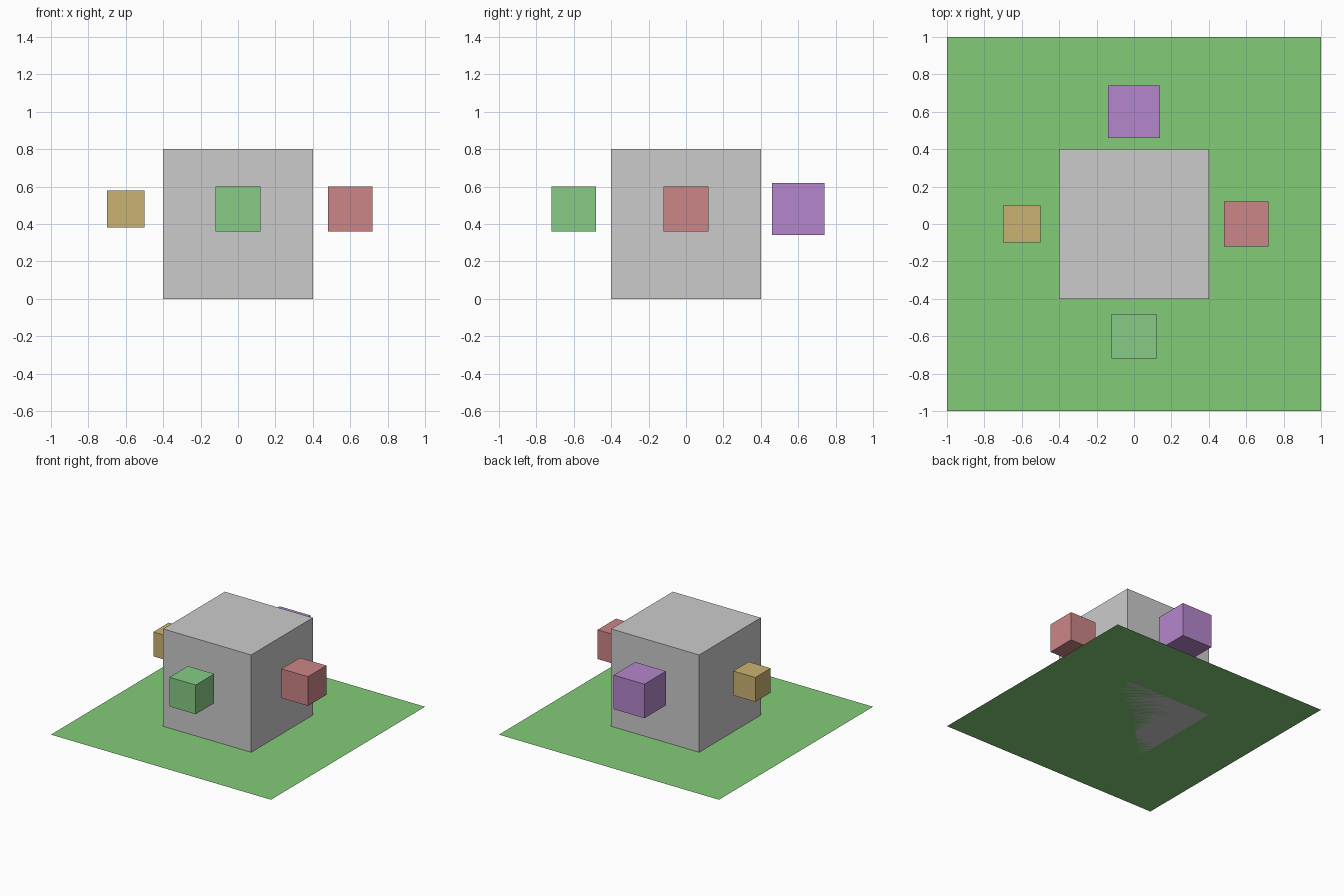
import bpy

if "Cube" in bpy.data.objects:
    bpy.data.objects.remove(bpy.data.objects["Cube"])


def paint(obj, name, color):
    mat = bpy.data.materials.new(name)
    mat.diffuse_color = (*color, 1.0)
    mat.use_nodes = True
    mat.node_tree.nodes["Principled BSDF"].inputs["Base Color"].default_value = mat.diffuse_color
    obj.data.materials.append(mat)


def cube(name, size, center, color=None):
    bpy.ops.mesh.primitive_cube_add(size=size, location=center)
    obj = bpy.context.object
    obj.name = name
    if color:
        paint(obj, name + "_color", color)
    return obj


# Flat ground sheet
bpy.ops.mesh.primitive_plane_add(size=2.0, location=(0, 0, 0))
base = bpy.context.object
base.name = "base_sheet"
paint(base, "base_green", (0.23, 0.60, 0.19))

# Large central block
cube("central_block", 0.8, (0, 0, 0.4))

# Small cubes floating beside each wall
r, z = 0.6, 0.48
cube("front_cube", 0.24, (0, -r, z), (0.24, 0.60, 0.24))
cube("right_cube", 0.24, (r, 0, z), (0.60, 0.24, 0.24))
cube("back_cube", 0.28, (0, r, z), (0.46, 0.24, 0.60))
cube("left_cube", 0.20, (-r, 0, z), (0.60, 0.45, 0.17))
